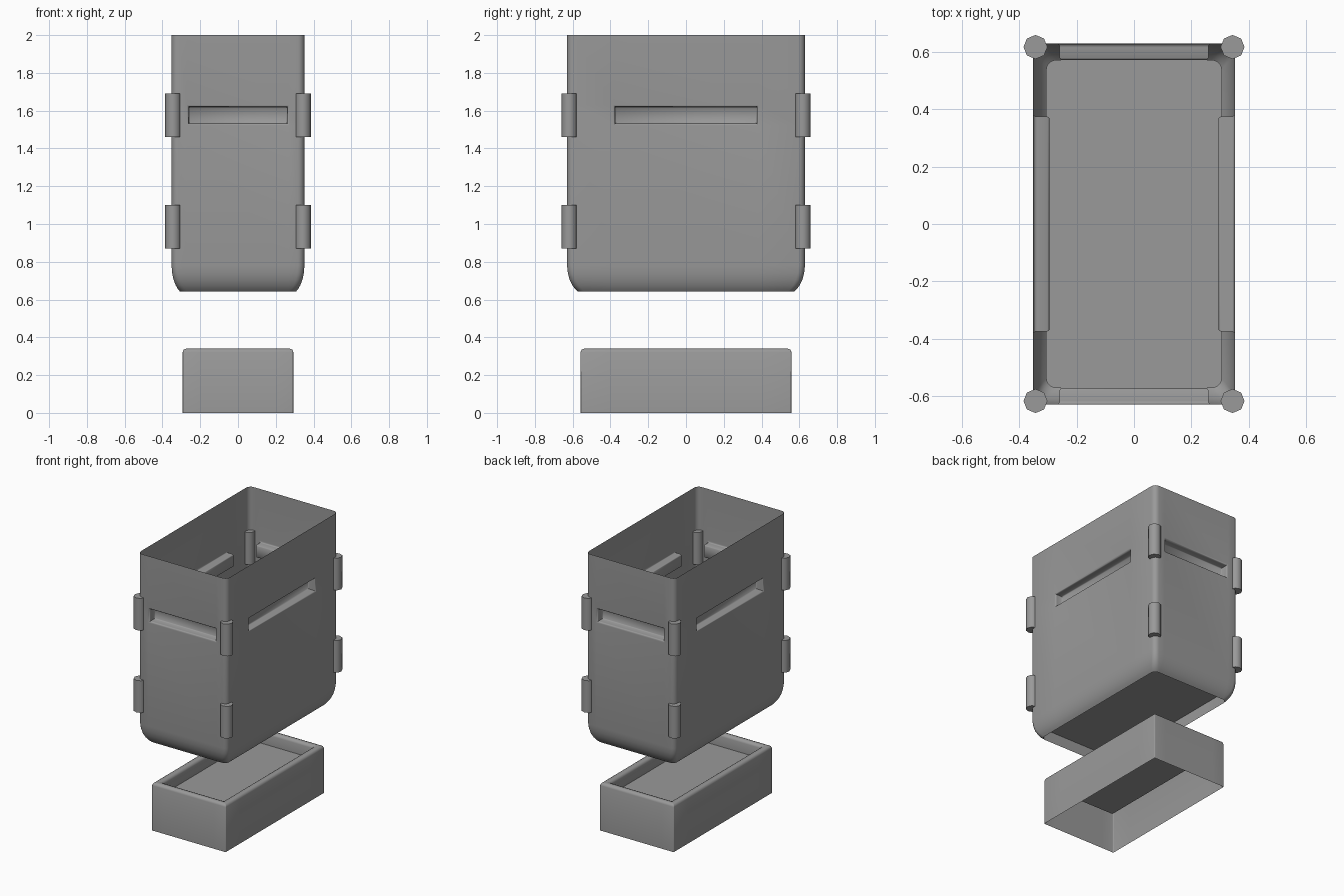
import bpy, bmesh
from math import sin, cos, pi, radians
from mathutils import Vector

if "Cube" in bpy.data.objects:
    bpy.data.objects.remove(bpy.data.objects["Cube"])

grey = bpy.data.materials.new("dark_grey")
grey.diffuse_color = (0.32, 0.32, 0.32, 1)
grey.use_nodes = True
grey.node_tree.nodes["Principled BSDF"].inputs["Base Color"].default_value = grey.diffuse_color


def finish(bm, name, angle=50):
    bmesh.ops.recalc_face_normals(bm, faces=bm.faces)
    me = bpy.data.meshes.new(name)
    bm.to_mesh(me)
    bm.free()
    me.materials.append(grey)
    ob = bpy.data.objects.new(name, me)
    bpy.context.collection.objects.link(ob)
    bpy.ops.object.select_all(action='DESELECT')
    ob.select_set(True)
    bpy.context.view_layer.objects.active = ob
    bpy.ops.object.shade_smooth_by_angle(angle=radians(angle))
    return ob


def ring(hx, hy, r, sx, sy, seg=5):
    """Rounded rectangle with extra points at the slot ends of each side."""
    pts = []
    corners = [(1, 1), (-1, 1), (-1, -1), (1, -1)]
    sides = [[(sx, hy), (-sx, hy)], [(-hx, sy), (-hx, -sy)],
             [(-sx, -hy), (sx, -hy)], [(hx, -sy), (hx, sy)]]
    for i, (cx, cy) in enumerate(corners):
        for k in range(seg + 1):
            a = pi / 2 * (i + k / seg)
            pts.append((cx * (hx - r) + r * cos(a), cy * (hy - r) + r * sin(a)))
        pts += sides[i]
    return pts


def bridge(bm, a, b):
    n = len(a)
    return [bm.faces.new((a[i], a[(i + 1) % n], b[(i + 1) % n], b[i])) for i in range(n)]


def loft(bm, levels, sx, sy, r):
    """Skin stacked rings given as (half x, half y, z); returns face rows, last ring."""
    rows, prev = [], None
    for hx, hy, z in levels:
        cur = [bm.verts.new((x, y, z)) for x, y in ring(hx, hy, r, sx, sy)]
        if prev:
            rows.append(bridge(bm, prev, cur))
        prev = cur
    return rows, prev


# Shell: thin open-topped body, curled bottom and raised floor
HX, HY = 0.352, 0.63
bm = bmesh.new()
profile = [(0, 2.0), (0, 1.63), (0, 1.522), (0, 0.78), (.004, .74), (.012, .705),
           (.025, .675), (.038, .655), (.05, .642), (.05, .72)]
rows, last = loft(bm, [(HX - o * .9, HY - o * 1.14, z) for o, z in profile],
                  0.27, 0.385, 0.035)
bm.faces.new(last)

# Slots: pockets sunk into all four walls, with rounded rims
pockets = [f for f in rows[1] if min(abs(f.calc_center_median().x),
                                     abs(f.calc_center_median().y)) < 1e-4]
for f in pockets:
    c = f.calc_center_median()
    inward = Vector((-c.x, -c.y, 0)).normalized()
    rim = list(f.verts)
    outline = [v.co - c for v in rim]
    bm.faces.remove(f)
    for shrink, depth in ((.005, .002), (.009, .007), (.01, .014), (.01, .05), (.016, .057)):
        loop = []
        for d in outline:
            p = Vector([x - shrink * (1 if x > 0 else -1) if abs(x) > 1e-4 else 0 for x in d])
            loop.append(bm.verts.new(c + p + inward * depth))
        bridge(bm, rim, loop)
        rim = loop
    bm.faces.new(rim)
finish(bm, "shell")

# Corner posts: octagonal bars in two tiers on the four corners
for tier, z in (("lower", 0.985), ("upper", 1.575)):
    bm = bmesh.new()
    for sx in (-1, 1):
        for sy in (-1, 1):
            made = bmesh.ops.create_cone(bm, cap_ends=True, segments=8, radius1=0.042,
                                         radius2=0.042, depth=0.23)['verts']
            bmesh.ops.translate(bm, verts=made, vec=(sx * 0.344, sy * 0.618, z))
    finish(bm, tier + "_corner_posts")

# Base tray: open underneath, rounded rim and sunken top panel
bm = bmesh.new()
tray = [(0, 0), (0, .322), (.005, .335), (.018, .34), (.032, .34), (.045, .335),
        (.05, .322), (.05, .25)]
rows, last = loft(bm, [(.293 - o, .558 - o, z) for o, z in tray], 0.2, 0.4, 0.006)
bm.faces.new(last)
finish(bm, "base_tray")
